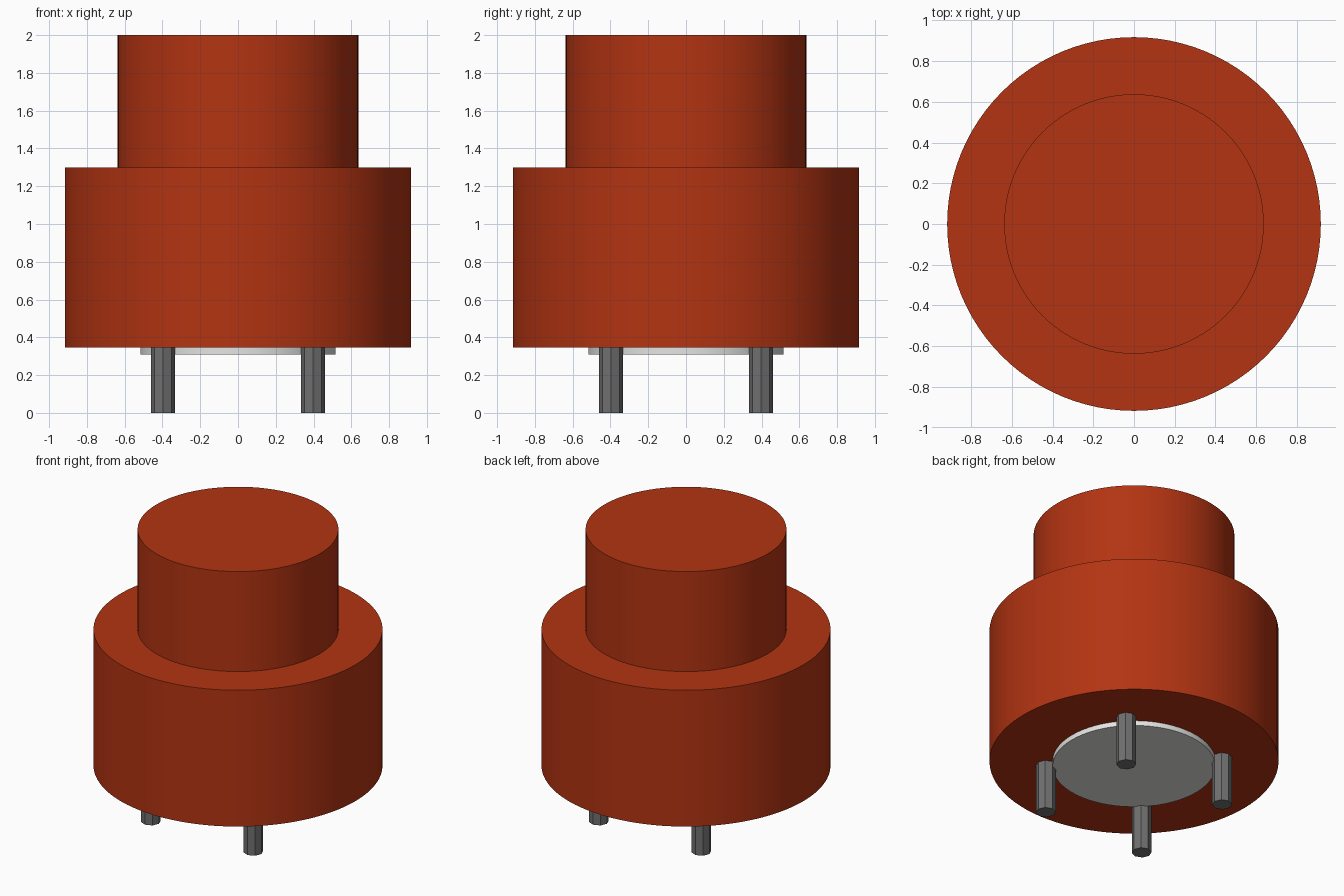
import bpy
import math

cube = bpy.data.objects.get("Cube")
if cube:
    bpy.data.objects.remove(cube, do_unlink=True)


def make_material(name, rgb):
    mat = bpy.data.materials.new(name)
    mat.use_nodes = True
    color = (*rgb, 1.0)
    mat.diffuse_color = color
    mat.node_tree.nodes["Principled BSDF"].inputs["Base Color"].default_value = color
    return mat


def cylinder(name, radius, bottom, top, sides, mat, x=0.0, y=0.0, smooth=False):
    bpy.ops.mesh.primitive_cylinder_add(
        vertices=sides, radius=radius, depth=top - bottom,
        location=(x, y, (bottom + top) / 2))
    obj = bpy.context.object
    obj.name = name
    obj.data.materials.append(mat)
    if smooth:
        bpy.ops.object.shade_smooth_by_angle(angle=math.radians(30))
    return obj


red = make_material("brick red", (0.45, 0.034, 0.006))
pale = make_material("pale grey", (0.78, 0.78, 0.77))
grey = make_material("dark grey", (0.16, 0.16, 0.16))

# Stepped round body: wide base and narrower cap
cylinder("body_base", 0.917, 0.345, 1.30, 96, red, smooth=True)
cylinder("body_cap", 0.637, 1.30, 2.0, 96, red, smooth=True)

# Thin disc under the base
cylinder("bottom_plate", 0.517, 0.31, 0.345, 64, pale, smooth=True)

# Four octagonal pins
for depth_name, y in (("front", -0.397), ("back", 0.397)):
    for side_name, x in (("right", -0.397), ("left", 0.397)):
        cylinder(f"{depth_name}_{side_name}_pin", 0.063, 0.0, 0.345, 8, grey, x, y)
